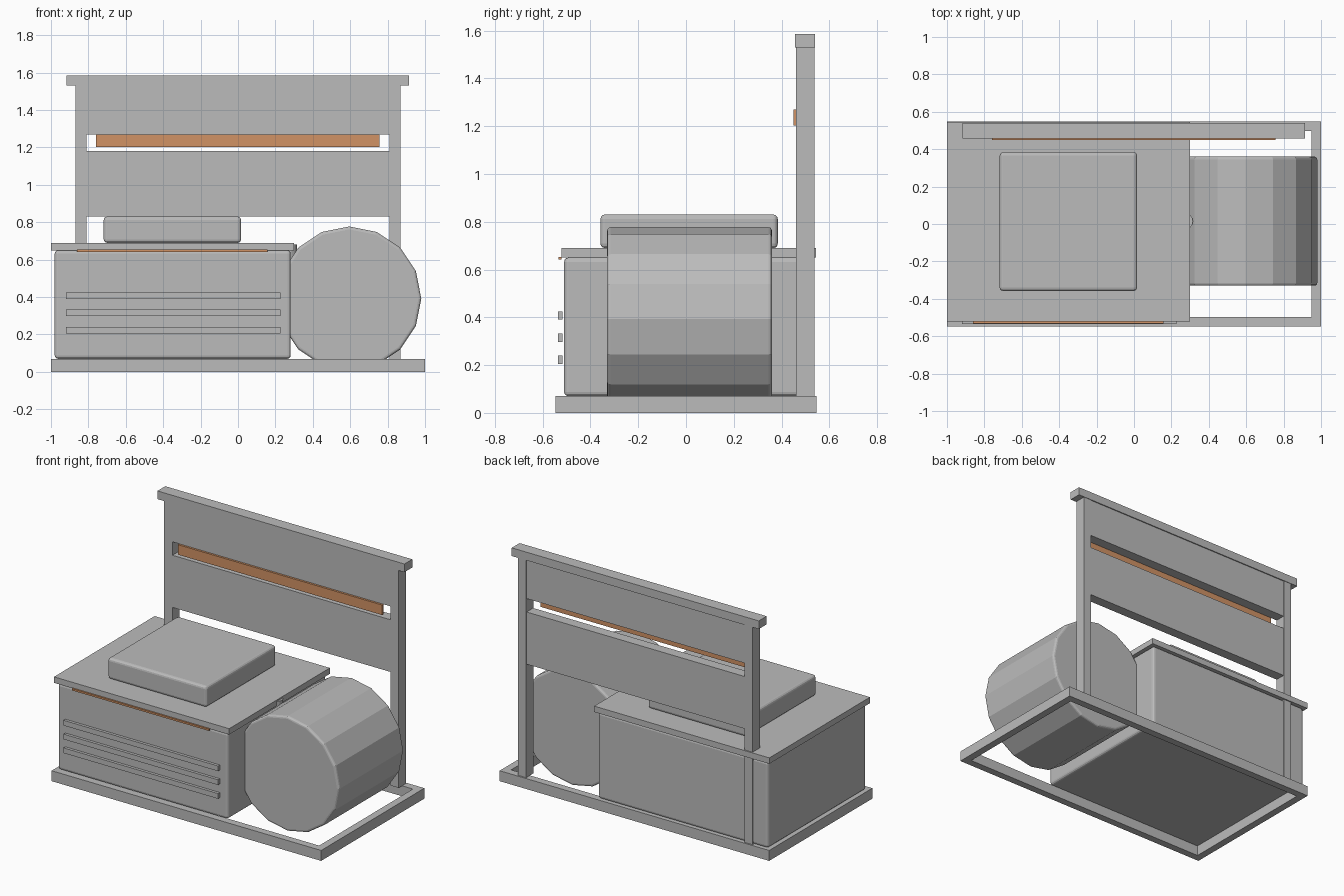
import bpy
import math

if "Cube" in bpy.data.objects:
    bpy.data.objects.remove(bpy.data.objects["Cube"])


def material(name, rgb):
    m = bpy.data.materials.new(name)
    m.diffuse_color = (*rgb, 1)
    m.use_nodes = True
    m.node_tree.nodes["Principled BSDF"].inputs["Base Color"].default_value = m.diffuse_color
    return m


GREY = material("grey_metal", (0.50, 0.50, 0.50))
COPPER = material("copper", (0.64, 0.29, 0.13))


def finish(obj, name, mat, bevel):
    obj.name = name
    obj.data.materials.append(mat)
    if bevel:
        mod = obj.modifiers.new("rounded_edges", "BEVEL")
        mod.width = bevel
        mod.segments = 3
        mod.limit_method = 'ANGLE'
        mod.angle_limit = math.radians(40)
    return obj


def box(name, x, y, z, mat=GREY, bevel=0):
    """Box from (min, max) ranges on each axis."""
    bpy.ops.mesh.primitive_cube_add(size=1, location=[sum(r) / 2 for r in (x, y, z)])
    obj = bpy.context.object
    obj.scale = [r[1] - r[0] for r in (x, y, z)]
    bpy.ops.object.transform_apply(location=False, rotation=False, scale=True)
    return finish(obj, name, mat, bevel)


# Open base frame
for side, s in (("left", -1), ("right", 1)):
    box(f"base_rail_{side}", sorted((s * 0.95, s)), (-0.497, 0.497), (0, 0.07))
for side, s in (("front", -1), ("back", 1)):
    box(f"base_rail_{side}", (-1, 1), sorted((s * 0.497, s * 0.547)), (0, 0.07))

# Main housing, lid and raised top block
box("housing", (-0.98, 0.282), (-0.51, 0.53), (0.07, 0.65), bevel=0.018)
box("lid", (-1, 0.30), (-0.522, 0.545), (0.65, 0.69))
box("top_block", (-0.718, 0.016), (-0.358, 0.384), (0.69, 0.83), bevel=0.018)

# Front slats and copper trim
for i in range(3):
    z = 0.205 + i * 0.0925
    box(f"vent_slat_{i + 1}", (-0.92, 0.226), (-0.535, -0.516), (z, z + 0.035))
box("front_trim", (-0.86, 0.157), (-0.533, -0.522), (0.641, 0.653), COPPER)

# Side drum, axis front to back, sixteen flat sides
bpy.ops.mesh.primitive_cylinder_add(vertices=16, radius=0.385, depth=0.69,
                                    location=(0.595, 0.015, 0.392),
                                    rotation=(math.pi / 2, 0, 0))
finish(bpy.context.object, "drum", GREY, 0.015)

# Small coupling between housing and drum
bpy.ops.mesh.primitive_cylinder_add(vertices=16, radius=0.048, depth=0.23,
                                    location=(0.267, 0.015, 0.565))
finish(bpy.context.object, "drum_coupling", GREY, 0)

# Rear posts, cap rail and panels
for side, x in (("left", -0.84), ("right", 0.84)):
    box(f"rear_post_{side}", (x - 0.03, x + 0.03), (0.46, 0.537), (0.07, 1.53))
box("cap_rail", (-0.918, 0.915), (0.457, 0.54), (1.53, 1.585))
box("upper_panel", (-0.81, 0.81), (0.463, 0.533), (1.27, 1.53))
box("lower_panel", (-0.81, 0.81), (0.463, 0.533), (0.83, 1.18))
box("copper_bar", (-0.76, 0.756), (0.449, 0.464), (1.203, 1.27), COPPER)
